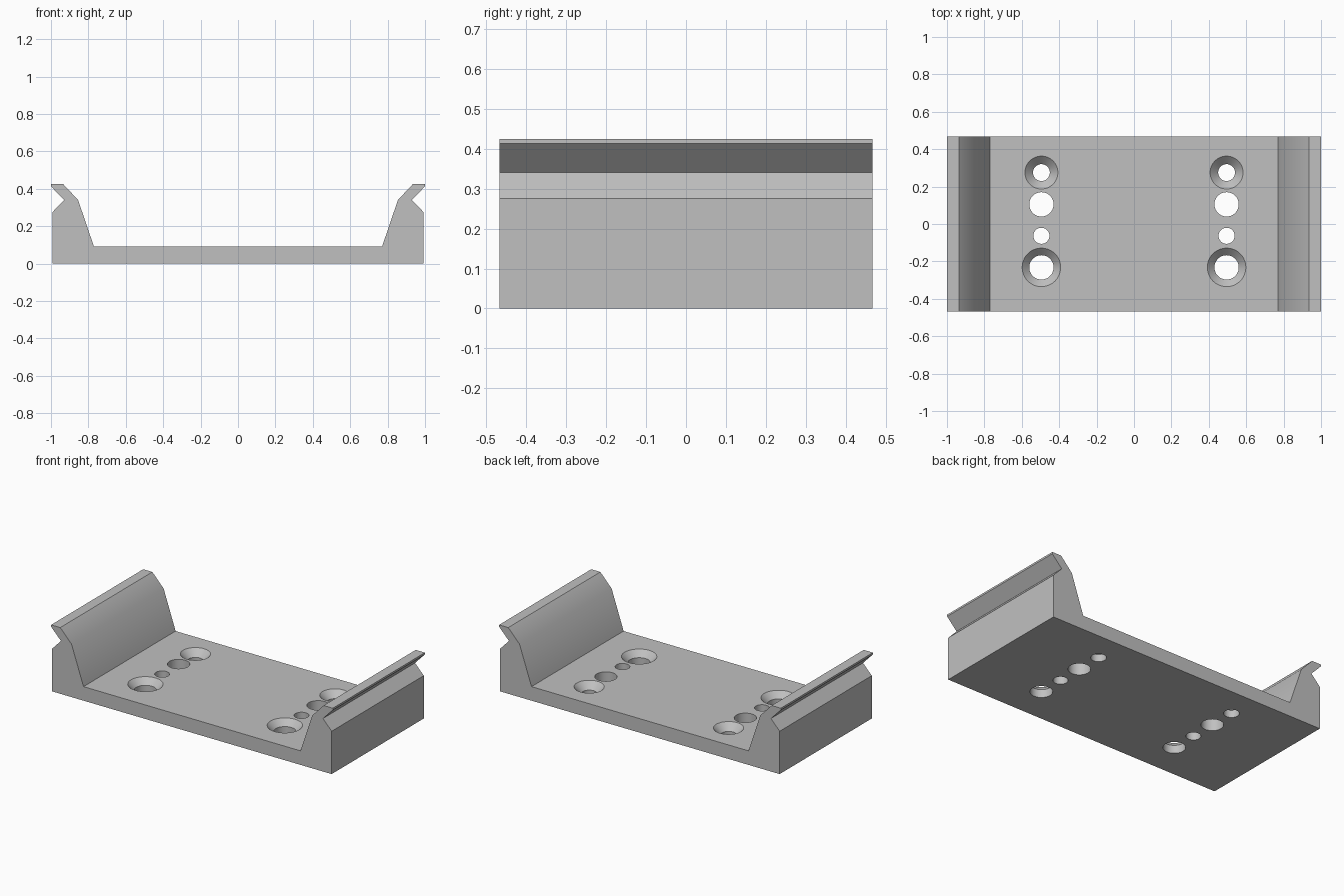
import bpy
import bmesh
import math

cube = bpy.data.objects.get("Cube")
if cube:
    bpy.data.objects.remove(cube, do_unlink=True)

HALF_DEPTH = 0.467
FLOOR = 0.09

# One flat colour
grey = bpy.data.materials.new("light_grey")
grey.use_nodes = True
colour = (0.53, 0.53, 0.53, 1)
grey.diffuse_color = colour
grey.node_tree.nodes["Principled BSDF"].inputs["Base Color"].default_value = colour


def make_object(name, bm):
    bmesh.ops.recalc_face_normals(bm, faces=bm.faces)
    mesh = bpy.data.meshes.new(name)
    bm.to_mesh(mesh)
    bm.free()
    mesh.materials.append(grey)
    obj = bpy.data.objects.new(name, mesh)
    bpy.context.collection.objects.link(obj)
    return obj


# Channel bracket: half profile mirrored and extruded along y
half = [(0.992, 0), (0.992, 0.275), (0.93, 0.34), (1, 0.413), (1, 0.425),
        (0.935, 0.425), (0.855, 0.34), (0.77, FLOOR)]
profile = half + [(-x, z) for x, z in reversed(half)]
bm = bmesh.new()
face = bm.faces.new([bm.verts.new((x, -HALF_DEPTH, z)) for x, z in profile])
side = bmesh.ops.extrude_face_region(bm, geom=[face])["geom"]
bmesh.ops.translate(bm, vec=(0, 2 * HALF_DEPTH, 0),
                    verts=[v for v in side if isinstance(v, bmesh.types.BMVert)])
bracket = make_object("channel_bracket", bm)


# Screw hole cutter: revolved rings, widening at 45 degrees when countersunk
def hole_cutter(name, x, y, radius, top_radius, segments=48):
    rings = [(radius, -0.1)]
    if top_radius > radius:
        rings += [(radius, FLOOR - (top_radius - radius)), (top_radius, FLOOR)]
    rings.append((top_radius, FLOOR + 0.05))
    bm = bmesh.new()
    loops = []
    for r, z in rings:
        angles = [2 * math.pi * i / segments for i in range(segments)]
        loops.append([bm.verts.new((x + r * math.cos(a), y + r * math.sin(a), z))
                      for a in angles])
    for low, high in zip(loops, loops[1:]):
        for i in range(segments):
            j = (i + 1) % segments
            bm.faces.new((low[i], low[j], high[j], high[i]))
    bm.faces.new(loops[0])
    bm.faces.new(loops[-1])
    cutter = make_object(name, bm)
    cutter.hide_render = True
    return cutter


# Two rows of four holes: y, through radius, top radius
holes = [(0.275, 0.045, 0.088), (0.105, 0.065, 0.065),
         (-0.063, 0.043, 0.043), (-0.232, 0.065, 0.103)]
cutters = []
for label, x in (("left", 0.495), ("right", -0.495)):
    for i, (y, radius, top_radius) in enumerate(holes):
        cutter = hole_cutter(f"{label}_hole_{i}", x, y, radius, top_radius)
        mod = bracket.modifiers.new(cutter.name, "BOOLEAN")
        mod.operation = "DIFFERENCE"
        mod.solver = "EXACT"
        mod.object = cutter
        cutters.append(cutter)

# Apply the cuts, then remove the cutters
for o in bpy.context.selected_objects:
    o.select_set(False)
bpy.context.view_layer.objects.active = bracket
bracket.select_set(True)
for mod in list(bracket.modifiers):
    bpy.ops.object.modifier_apply(modifier=mod.name)
for cutter in cutters:
    bpy.data.objects.remove(cutter, do_unlink=True)

bpy.ops.object.shade_smooth_by_angle(angle=math.radians(30))
